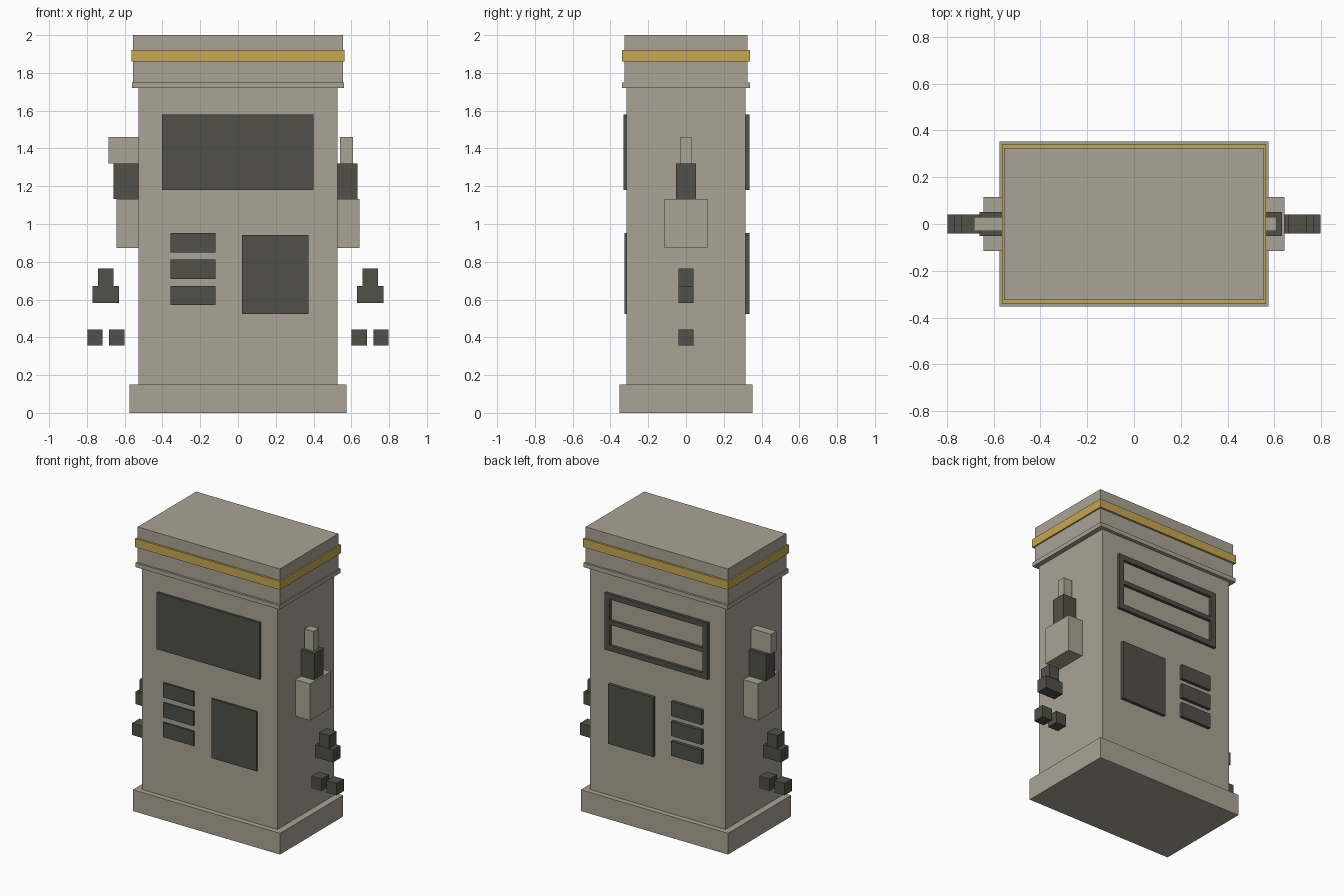
import bpy, bmesh

if "Cube" in bpy.data.objects:
    bpy.data.objects.remove(bpy.data.objects["Cube"])


def material(name, rgb):
    m = bpy.data.materials.new(name)
    m.diffuse_color = (*rgb, 1)
    m.use_nodes = True
    m.node_tree.nodes["Principled BSDF"].inputs["Base Color"].default_value = m.diffuse_color
    return m


BEIGE = material("warm_beige", (0.40, 0.37, 0.295))
DARK = material("dark_grey", (0.082, 0.08, 0.066))
GOLD = material("gold", (0.56, 0.39, 0.085))


def boxes(name, mat, *spans):
    """One object from boxes given as (x0, x1, y0, y1, z0, z1)."""
    bm = bmesh.new()
    for x0, x1, y0, y1, z0, z1 in spans:
        for v in bmesh.ops.create_cube(bm, size=1)["verts"]:
            v.co = (x1 if v.co.x > 0 else x0,
                    y1 if v.co.y > 0 else y0,
                    z1 if v.co.z > 0 else z0)
    me = bpy.data.meshes.new(name)
    bm.to_mesh(me)
    bm.free()
    me.materials.append(mat)
    ob = bpy.data.objects.new(name, me)
    bpy.context.collection.objects.link(ob)
    return ob


def slab(name, mat, hx, hy, z0, z1):
    return boxes(name, mat, (-hx, hx, -hy, hy, z0, z1))


# Cabinet
slab("base_plinth", BEIGE, 0.575, 0.352, 0, 0.15)
slab("cabinet_body", BEIGE, 0.528, 0.315, 0.15, 1.72)
slab("lower_trim", BEIGE, 0.562, 0.34, 1.72, 1.75)
slab("top_cap", BEIGE, 0.555, 0.326, 1.75, 2.0)

# Gold band: a ring of four strips around the cap
bx, by, ix, iy = 0.565, 0.34, 0.55, 0.32
boxes("gold_band", GOLD,
      (-bx, bx, -by, -iy, 1.86, 1.92), (-bx, bx, iy, by, 1.86, 1.92),
      (-bx, -ix, -iy, iy, 1.86, 1.92), (ix, bx, -iy, iy, 1.86, 1.92))

# Front display, and open display frame on the back
boxes("front_display", DARK, (-0.403, 0.4, -0.331, -0.31, 1.18, 1.58))
f0, f1 = 0.31, 0.335
boxes("back_display_frame", DARK,
      (-0.403, -0.363, f0, f1, 1.18, 1.58), (0.363, 0.403, f0, f1, 1.18, 1.58),
      (-0.363, 0.363, f0, f1, 1.18, 1.217), (-0.363, 0.363, f0, f1, 1.365, 1.395),
      (-0.363, 0.363, f0, f1, 1.543, 1.58))

# Lower panel and buttons on both faces
for side, y0, y1 in (("front", -0.326, -0.31), ("back", 0.31, 0.337)):
    boxes(side + "_lower_panel", DARK, (0.02, 0.372, y0, y1, 0.523, 0.943))
    for i, z in enumerate((0.57, 0.71, 0.85)):
        boxes(f"{side}_button_{i + 1}", DARK, (-0.357, -0.12, y0, y1, z, z + 0.103))


# Nozzle holders and hose blocks on both sides
def side_box(side, part, mat, x0, x1, hy, z0, z1):
    s = -1 if side == "left" else 1
    a, b = sorted((s * x0, s * x1))
    boxes(f"{side}_{part}", mat, (a, b, -hy, hy, z0, z1))


for side, grip, tip0, tip1 in (("left", 0.66, 0.52, 0.685), ("right", 0.632, 0.54, 0.61)):
    side_box(side, "nozzle_holder", BEIGE, 0.52, 0.643, 0.115, 0.873, 1.132)
    side_box(side, "nozzle_grip", DARK, 0.52, grip, 0.052, 1.132, 1.32)
    side_box(side, "nozzle_tip", BEIGE, tip0, tip1, 0.029, 1.32, 1.46)
    side_box(side, "hose_top", DARK, 0.66, 0.74, 0.041, 0.673, 0.765)
    side_box(side, "hose_middle", DARK, 0.63, 0.77, 0.041, 0.583, 0.671)
    side_box(side, "hose_end_inner", DARK, 0.602, 0.682, 0.041, 0.358, 0.442)
    side_box(side, "hose_end_outer", DARK, 0.718, 0.798, 0.041, 0.358, 0.442)
